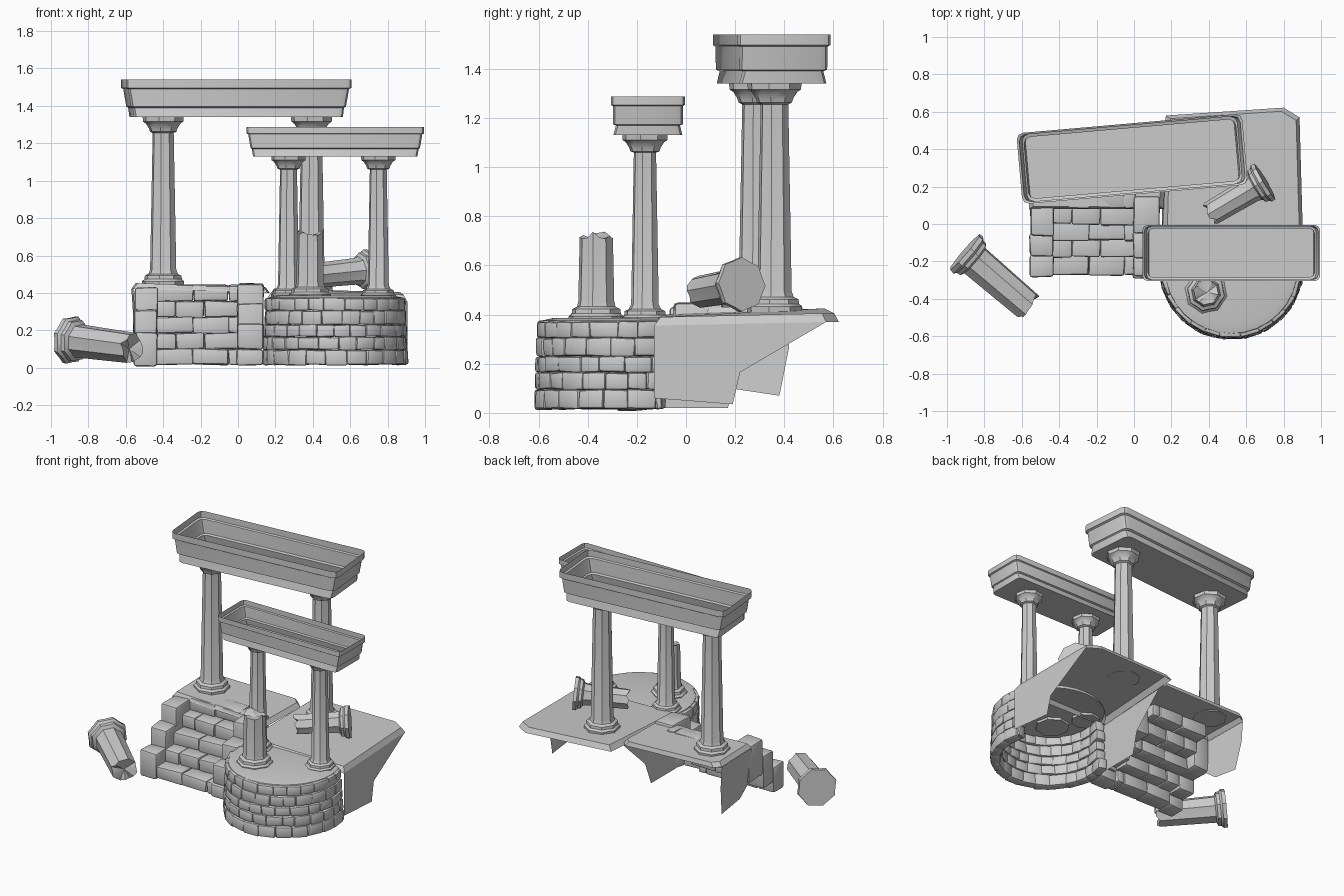
import bpy, bmesh, math, random
from mathutils import Matrix, Vector

if "Cube" in bpy.data.objects:
    bpy.data.objects.remove(bpy.data.objects["Cube"])

random.seed(4)


def finish(name, bm, angle=35, flip=True):
    if flip:
        bmesh.ops.recalc_face_normals(bm, faces=bm.faces)
    me = bpy.data.meshes.new(name)
    bm.to_mesh(me)
    bm.free()
    ob = bpy.data.objects.new(name, me)
    bpy.context.collection.objects.link(ob)
    me.shade_smooth()
    me.set_sharp_from_angle(angle=math.radians(angle))
    return ob


def bridge(bm, rings):
    for a, b in zip(rings, rings[1:]):
        n = len(a)
        for i in range(n):
            bm.faces.new((a[i], a[(i + 1) % n], b[(i + 1) % n], b[i]))


# Fluted column along local z: moulded base, tapered shaft, capital or broken end
def column(name, base, s, h, rs, axis=(0, 0, 1), broken=False):
    prof = [(.113 * s, 0), (.115 * s, .022 * s), (.102 * s, .034 * s),
            (.1 * s, .052 * s), (.08 * s, .062 * s), (rs * 1.08, .085 * s)]
    if broken:
        prof += [(rs, h)]
    else:
        prof += [(rs * .87, h - .085 * s), (.072 * s, h - .078 * s), (.078 * s, h - .06 * s),
                 (.094 * s, h - .035 * s), (.11 * s, h - .024 * s), (.112 * s, h)]
    bm, n, rings = bmesh.new(), 16, []
    for r, z in prof:
        ring = []
        for i in range(n):
            k = r * (1 if i % 2 else .91)
            a = 2 * math.pi * (i + .5) / n
            dz = random.uniform(-.03, .005) if broken and z == h else 0
            ring.append(bm.verts.new((k * math.cos(a), k * math.sin(a), z + dz)))
        rings.append(ring)
    bridge(bm, rings)
    bm.faces.new(rings[0][::-1])
    if broken:      # chipped hollow in the broken end
        pit = bm.verts.new((rs * .1, 0, h - .035))
        for i in range(n):
            bm.faces.new((rings[-1][i], rings[-1][(i + 1) % n], pit))
    else:
        bm.faces.new(rings[-1])
    rot = Vector((0, 0, 1)).rotation_difference(Vector(axis).normalized()).to_matrix().to_4x4()
    bmesh.ops.transform(bm, matrix=Matrix.Translation(base) @ rot, verts=bm.verts)
    return finish(name, bm)


# Open-topped moulded beam
def lintel(name, x, y, z0, L, W, h, turn=0):
    bm, rings, k = bmesh.new(), [], h / .2
    for ix, iy, z in [(.045, .012, 0), (.037, .025, .25), (.028, .01, .28), (.012, .01, .75),
                      (0, 0, .78), (0, 0, 1)]:
        ring, c = [], .035 * k
        hx, hy = L / 2 - ix * k, W / 2 - iy * k
        for q, (sx, sy) in enumerate([(1, 1), (-1, 1), (-1, -1), (1, -1)]):
            for j in range(3):
                a = math.pi / 2 * (q + j / 2)
                ring.append(bm.verts.new((sx * (hx - c) + c * math.cos(a),
                                          sy * (hy - c) + c * math.sin(a), z * h)))
        rings.append(ring)
    bridge(bm, rings)
    bm.faces.new(rings[0][::-1])
    m = Matrix.Translation((x, y, z0)) @ Matrix.Rotation(math.radians(turn), 4, 'Z')
    bmesh.ops.transform(bm, matrix=m, verts=bm.verts)
    return finish(name, bm, flip=False)


# One rough block added to a wall mesh
def block(bm, centre, size, turn=0, jit=.005):
    m = (Matrix.Translation(centre) @ Matrix.Rotation(turn, 4, 'Z')
         @ Matrix.Diagonal((*size, 1)))
    for v in bmesh.ops.create_cube(bm, size=1, matrix=m)['verts']:
        v.co += Vector([random.uniform(-jit, jit) for _ in range(3)])


def round_blocks(bm, r):
    bmesh.ops.bevel(bm, geom=bm.edges[:], offset=r, segments=2, profile=.5, affect='EDGES')


def span(bm, x0, x1, y0, y1, z0, z1):
    block(bm, ((x0 + x1) / 2, (y0 + y1) / 2, (z0 + z1) / 2), (x1 - x0, y1 - y0, z1 - z0))


# Ground plate with a turned-down rim, plus hanging side walls
def ground(name, rim, drop, walls):
    bm = bmesh.new()
    c = sum((Vector(p) for p in rim), Vector()) / len(rim)
    outer = [bm.verts.new((x, y, z - drop)) for x, y, z in rim]
    inner = [bm.verts.new((c.x + (x - c.x) * .94, c.y + (y - c.y) * .94, z)) for x, y, z in rim]
    bridge(bm, [outer, inner])
    bm.faces.new(inner)
    for w in walls:
        bm.faces.new([bm.verts.new(p) for p in w])
    return finish(name, bm, 25, flip=False)


# Columns and beams
lintel("large_lintel", -.01, .348, 1.34, 1.21, .38, .2, 5)
lintel("small_lintel", .52, -.155, 1.13, .95, .3, .158)
column("rear_column_left", (-.4, .285, .44), 1, .9, .066)
column("rear_column_right", (.393, .36, .41), 1, .93, .066)
for side, x in (("left", .27), ("right", .75)):
    column("front_column_" + side, (x, -.167, .37), .84, .76, .053)
column("broken_column", (.385, -.365, .37), 1, .365, .069, broken=True)
column("fallen_column_left", (-.905, -.15, .15), 1.14, .46, .084, (.76, -.65, -.1), True)
column("fallen_column_rear", (.7, .228, .523), .98, .35, .066, (-.86, -.51, -.09), True)

# Round brick platform
bm = bmesh.new()
CX, CY = .52, -.23
rows = [.015, .095, .165, .23, .305, .372]
for k in range(5):
    a, end = math.radians(-203 + random.uniform(0, 6)), math.radians(20)
    while a < end - .05:
        w = min(random.uniform(.2, .32), end - a)
        r, m = .354 - .003 * k, a + w / 2
        block(bm, (CX + r * math.cos(m), CY + r * math.sin(m), (rows[k] + rows[k + 1]) / 2),
              (.065, w * .385, rows[k + 1] - rows[k]), m, .004)
        a += w
round_blocks(bm, .011)
finish("round_platform_bricks", bm)
bm = bmesh.new()
rings = []
for r, z in [(.365, .35), (.355, .376), (.31, .386)]:
    rings.append([bm.verts.new((CX + r * math.cos(t * math.pi / 16),
                                CY + r * math.sin(t * math.pi / 16), z)) for t in range(32)])
bridge(bm, rings)
bm.faces.new(rings[-1])
finish("round_platform_top", bm, flip=False)

# Brick steps
bm = bmesh.new()
for k in range(5):
    y, z, x = -.27 + .089 * k, .015 + .085 * k, -.44
    cuts = [-.44, -.33, -.18, .01] if k % 2 else [-.44, -.24, -.05, .01]
    for x0, x1 in zip(cuts, cuts[1:]):
        span(bm, x0, x1, y + random.uniform(-.006, .006), y + .12, z, z + .086)
round_blocks(bm, .011)
finish("steps", bm)

# Stepped side stones either side of the stairs
bm = bmesh.new()
for y0, y1, z0, z1 in [(-.285, -.165, .01, .19), (-.175, -.055, .08, .31), (-.065, .1, .18, .43)]:
    span(bm, -.56 + .04 * z0, -.43, y0, y1, z0, z1)
for y0, y1, z0, z1 in [(-.29, -.17, .015, .1), (-.28, -.17, .1, .235),
                       (-.18, -.04, .12, .345), (-.05, .15, .23, .45)]:
    span(bm, -.005, .135, y0, y1, z0, z1)
round_blocks(bm, .014)
finish("step_side_stones", bm)

# Ground behind the steps and the round platform
ground("left_ground",
       [(-.56, .08, .452), (.16, .08, .43), (.17, .44, .43), (.13, .48, .435),
        (-.53, .46, .45), (-.57, .42, .452)], .03,
       [[(-.56, .08, .42), (-.57, .42, .422), (-.56, .42, .27), (-.54, .38, .07),
         (-.54, .18, .1), (-.54, .05, .2)]])
ground("right_ground",
       [(.15, -.13, .4), (.905, -.13, .39), (.885, .57, .405), (.8, .622, .405),
        (.17, .58, .425)], .035,
       [[(.905, -.13, .355), (.905, -.13, .06), (.895, .19, .035), (.89, .22, .165),
         (.885, .57, .37)],
        [(.15, -.13, .365), (.165, .45, .385), (.16, .22, .17), (.15, .17, .02),
         (.15, -.13, .02)]])
